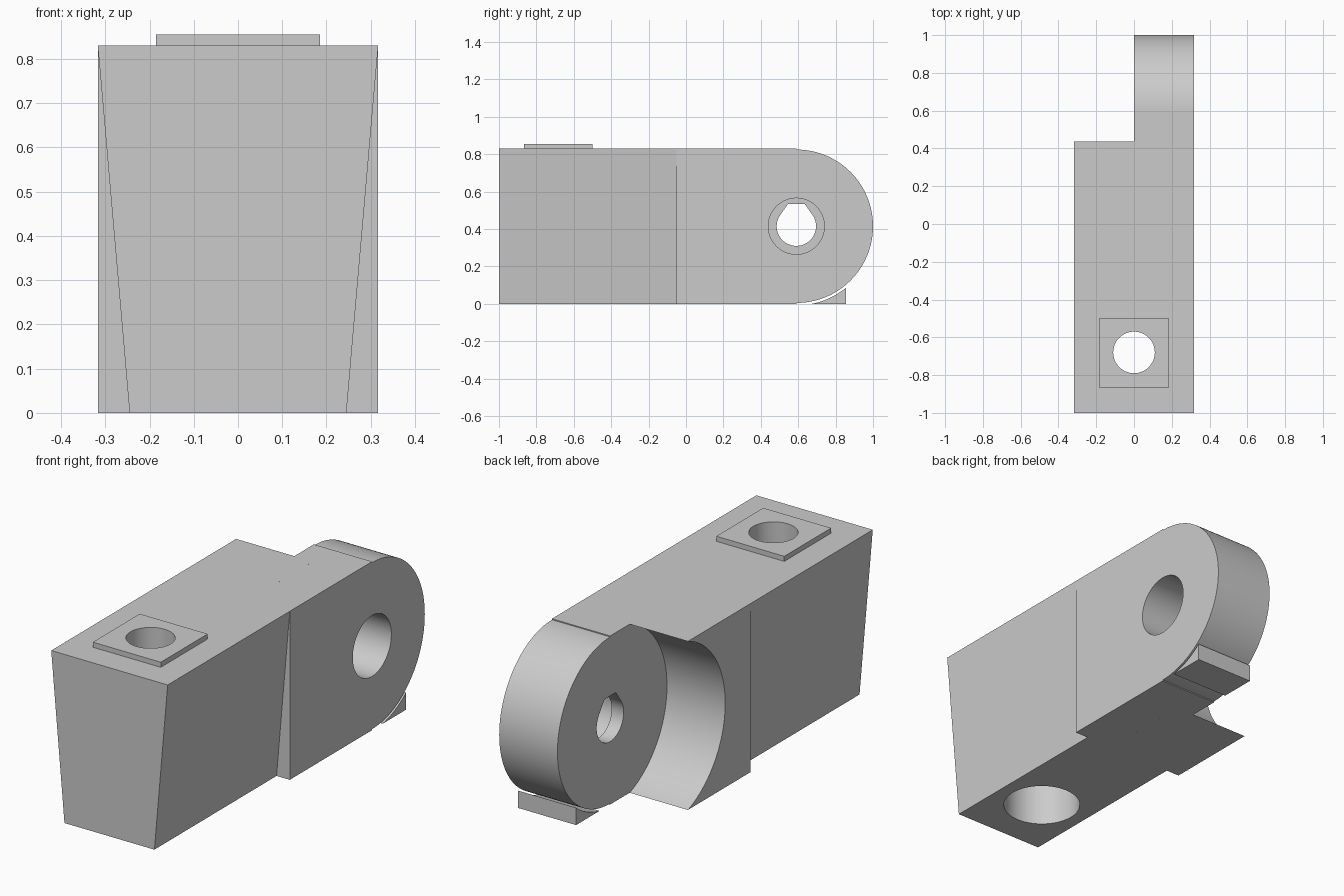
import bpy, bmesh
from math import cos, sin, radians, acos, degrees

if "Cube" in bpy.data.objects:
    bpy.data.objects.remove(bpy.data.objects["Cube"], do_unlink=True)

grey = bpy.data.materials.new("light grey")
grey.use_nodes = True
grey.diffuse_color = (0.6, 0.6, 0.6, 1)
grey.node_tree.nodes["Principled BSDF"].inputs["Base Color"].default_value = (0.6, 0.6, 0.6, 1)

W, H = 0.317, 0.83            # half width and height of the body
PY, PZ = 0.59, 0.415          # pivot axis
STEP = -0.05                  # where the tapered end meets the full-width part


def arc(cy, cz, r, a0, a1, n=64):
    angles = [radians(a0 + (a1 - a0) * i / n) for i in range(n + 1)]
    return [(cy + r * cos(a), cz + r * sin(a)) for a in angles]


def circle(cx, cy, r):
    return arc(cx, cy, r, 0, 360, 96)[:-1]


def prism(name, profile, axis, lo, hi):
    """Extrude a closed profile along one axis."""
    place = {"X": lambda u, v, w: (w, u, v),
             "Y": lambda u, v, w: (u, w, v),
             "Z": lambda u, v, w: (u, v, w)}[axis]
    bm = bmesh.new()
    ends = [[bm.verts.new(place(u, v, w)) for u, v in profile] for w in (lo, hi)]
    for ring in ends:
        bm.faces.new(ring)
    n = len(profile)
    for i in range(n):
        j = (i + 1) % n
        bm.faces.new((ends[0][i], ends[0][j], ends[1][j], ends[1][i]))
    bmesh.ops.recalc_face_normals(bm, faces=bm.faces)
    mesh = bpy.data.meshes.new(name)
    bm.to_mesh(mesh)
    bm.free()
    mesh.materials.append(grey)
    ob = bpy.data.objects.new(name, mesh)
    bpy.context.collection.objects.link(ob)
    return ob


def select(ob):
    bpy.ops.object.select_all(action="DESELECT")
    ob.select_set(True)
    bpy.context.view_layer.objects.active = ob


def combine(ob, other, operation):
    """Apply a boolean and discard the second shape."""
    mod = ob.modifiers.new("boolean", "BOOLEAN")
    mod.operation, mod.object, mod.solver = operation, other, "EXACT"
    select(ob)
    bpy.ops.object.modifier_apply(modifier=mod.name)
    bpy.data.objects.remove(other, do_unlink=True)


# Rounded pivot arm on the left half
arm = [(STEP, 0), (PY, 0)] + arc(PY, PZ, 0.41, -90, 90) + [(PY, H), (STEP, H)]
body = prism("body", arm, "X", 0, W)

# Shorter right half with a hollowed end that clears the neighbouring arm
a = degrees(acos(-0.152 / 0.442))
shoulder = [(STEP, 0)] + arc(PY, PZ, 0.442, 360 - a, a) + [(STEP, H)]
combine(body, prism("shoulder", shoulder, "X", -W, 0.1), "UNION")

# Tapered front end
taper = [(-0.245, 0), (0.245, 0), (W, H), (-W, H)]
combine(body, prism("front_block", taper, "Y", -1, STEP), "UNION")

# Square pad on top of the front end
pad = [(-0.185, -0.865), (0.185, -0.865), (0.185, -0.5), (-0.185, -0.5)]
combine(body, prism("top_pad", pad, "Z", H - 0.05, 0.855), "UNION")

# Vertical stepped bore
combine(body, prism("screw_hole", circle(0, -0.68, 0.11), "Z", -0.1, 1), "DIFFERENCE")
combine(body, prism("screw_recess", circle(0, -0.68, 0.18), "Z", -0.1, 0.5), "DIFFERENCE")

# Pivot hole: wide recess outside, flat-topped teardrop inside
teardrop = arc(PY, PZ, 0.105, 145, 395) + [(PY + 0.044, 0.535), (PY - 0.044, 0.535)]
combine(body, prism("pivot_hole", teardrop, "X", -0.05, 0.4), "DIFFERENCE")
combine(body, prism("pivot_recess", circle(PY, PZ, 0.15), "X", 0.065, 0.4), "DIFFERENCE")

# Support foot hugging the underside of the arm
foot = prism("support_foot", arc(PY, PZ, 0.423, -78.8, -51.3, 16) + [(0.855, 0)], "X", 0, W)

for ob in (body, foot):
    select(ob)
    bpy.ops.object.shade_smooth_by_angle(angle=radians(20))
